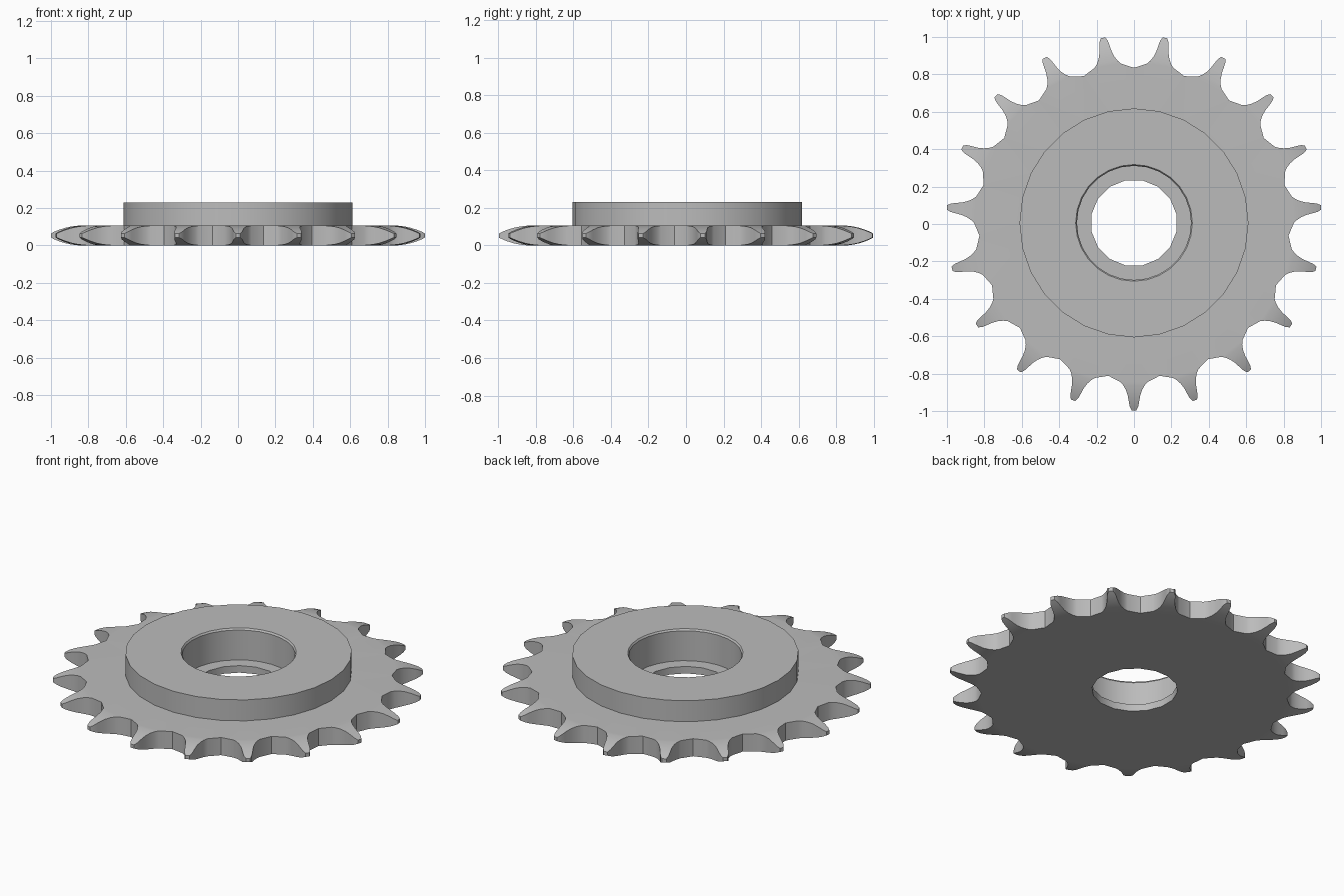
import bpy, bmesh, math

if "Cube" in bpy.data.objects:
    bpy.data.objects.remove(bpy.data.objects["Cube"])

TEETH, PLATE_H, HUB_H, LEDGE_H = 19, 0.105, 0.23, 0.042
CY = 0.006                       # shift that centres the odd tooth count
MID = PLATE_H / 2
# Tooth flank: (radius, half width) from shoulder to tip
FLANK = [(0.855, 0.071), (0.872, 0.056), (0.895, 0.043), (0.925, 0.033),
         (0.96, 0.027), (0.985, 0.022), (1.003, 0.012)]
ROOT_R = 0.829
CHAMFER_R, CHAMFER_START = 0.36, 0.835

bm = bmesh.new()


def vert(r, a, z):
    return bm.verts.new((r * math.cos(a), r * math.sin(a) + CY, z))


def circle(r, z, n, phase=math.pi / 2):
    return [vert(r, phase + 2 * math.pi * i / n, z) for i in range(n)]


def wall(a, b):
    n = len(a)
    for i in range(n):
        bm.faces.new((a[i], a[(i + 1) % n], b[(i + 1) % n], b[i]))


def annulus(a, b):
    """Flat ring between two closed loops with any number of points."""
    edges = []
    for loop in (a, b):
        for i, v in enumerate(loop):
            w = loop[(i + 1) % len(loop)]
            edges.append(bm.edges.get((v, w)) or bm.edges.new((v, w)))
    bmesh.ops.triangle_fill(bm, use_beauty=True, use_dissolve=False,
                            edges=edges, normal=(0, 0, 1))


def half_thickness(k, r):
    if k == 0:
        return MID
    d = r - CHAMFER_START
    return MID - (CHAMFER_R - math.sqrt(CHAMFER_R ** 2 - d * d))


def toothed_side(sign):
    """Rounded tooth faces on one side; returns outer outline and root loop."""
    outline, root = [], []
    for t in range(TEETH):
        a = -math.pi / 2 + 2 * math.pi * t / TEETH
        sides = []
        for s in (-1, 1):
            sides.append([vert(r, a + s * math.asin(w / r),
                               MID + sign * half_thickness(k, r))
                          for k, (r, w) in enumerate(FLANK)])
        lo, hi = sides
        for k in range(len(FLANK) - 1):
            bm.faces.new((lo[k], lo[k + 1], hi[k + 1], hi[k]))
        gap = vert(ROOT_R, a + math.pi / TEETH, MID + sign * MID)
        outline += lo + hi[::-1] + [gap]
        root += [lo[0], hi[0], gap]
    return outline, root


# Toothed plate
top_outline, top_root = toothed_side(1)
low_outline, low_root = toothed_side(-1)
wall(low_outline, top_outline)

# Raised hub with slightly eased counterbore
hub_base = circle(0.612, PLATE_H, 28)
hub_top = circle(0.612, HUB_H, 28)
rim = circle(0.312, HUB_H, 28)
rim_low = circle(0.305, HUB_H - 0.01, 28)
ledge = circle(0.305, LEDGE_H, 28)
annulus(top_root, hub_base)
wall(hub_base, hub_top)
wall(hub_top, rim)
wall(rim, rim_low)
wall(rim_low, ledge)

# Shaft bore and underside
phase = math.pi / 2 + math.pi / 16
bore_top = circle(0.232, LEDGE_H, 16, phase)
bore_low = circle(0.232, 0, 16, phase)
annulus(ledge, bore_top)
wall(bore_top, bore_low)
annulus(low_root, bore_low)

bmesh.ops.recalc_face_normals(bm, faces=bm.faces[:])
mesh = bpy.data.meshes.new("sprocket")
bm.to_mesh(mesh)
bm.free()

steel = bpy.data.materials.new("light_grey_steel")
steel.diffuse_color = (0.5, 0.5, 0.5, 1)
steel.use_nodes = True
steel.node_tree.nodes["Principled BSDF"].inputs["Base Color"].default_value = steel.diffuse_color
mesh.materials.append(steel)
obj = bpy.data.objects.new("sprocket", mesh)
bpy.context.collection.objects.link(obj)
bpy.context.view_layer.objects.active = obj
obj.select_set(True)
bpy.ops.object.shade_smooth_by_angle(angle=math.radians(30))
